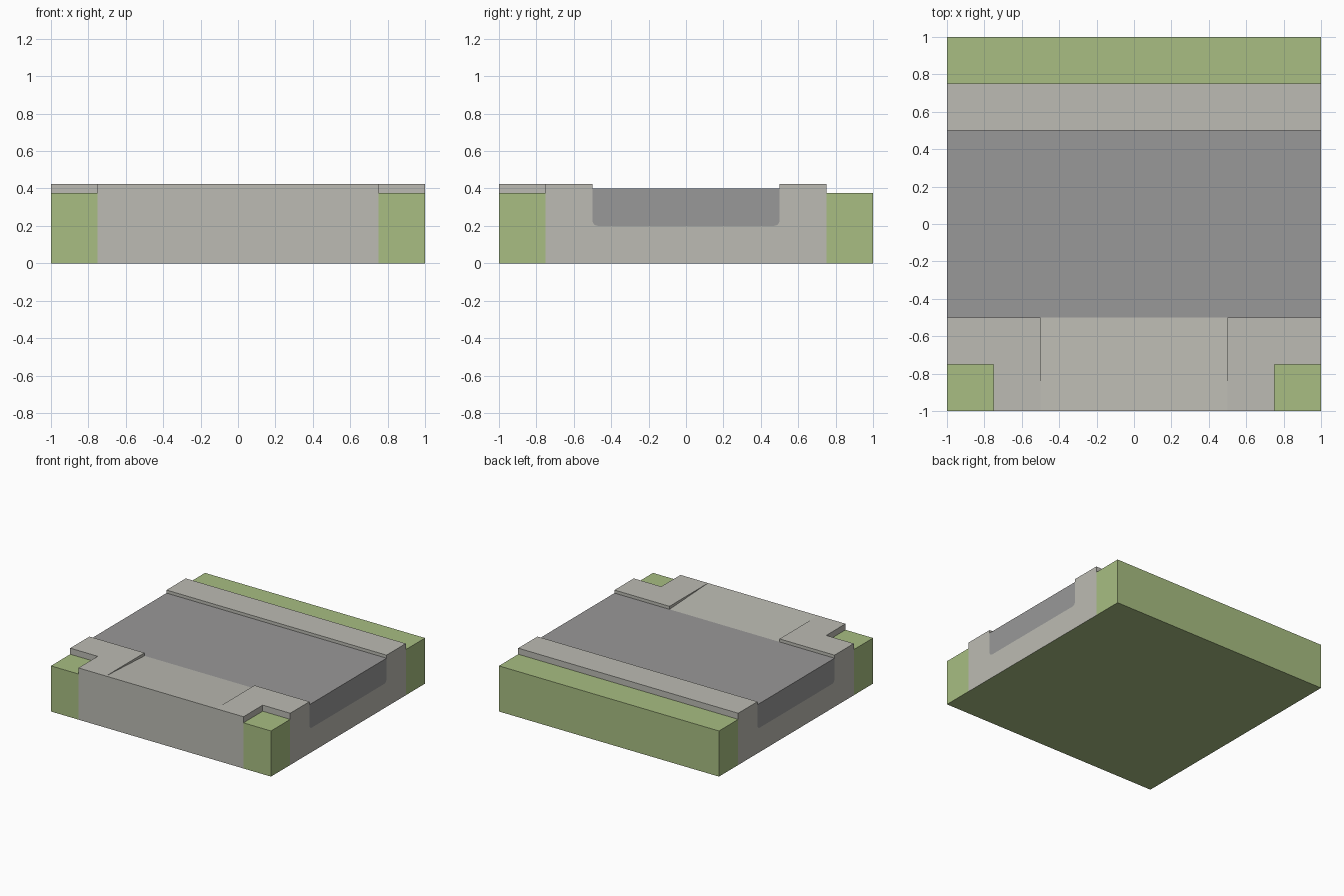
import bpy, bmesh, math

cube = bpy.data.objects.get("Cube")
if cube:
    bpy.data.objects.remove(cube, do_unlink=True)


def material(name, rgb):
    m = bpy.data.materials.new(name)
    m.use_nodes = True
    m.diffuse_color = (*rgb, 1)
    bsdf = next(n for n in m.node_tree.nodes if n.type == 'BSDF_PRINCIPLED')
    bsdf.inputs["Base Color"].default_value = (*rgb, 1)
    bsdf.inputs["Roughness"].default_value = 0.9
    return m


GRASS = material("grass green", (0.392, 0.515, 0.223))
PAVING = material("paving grey", (0.503, 0.497, 0.451))
ASPHALT = material("asphalt grey", (0.318, 0.314, 0.314))

# Heights of the three surfaces
GRASS_Z, ROAD_Z, KERB_Z, BED_Z = 0.375, 0.40, 0.425, 0.20


def extrude_x(name, profile, x0, x1, *mats):
    """Solid made by extruding a (y, z) profile from x0 to x1."""
    bm = bmesh.new()
    face = bm.faces.new([bm.verts.new((x0, y, z)) for y, z in profile])
    geo = bmesh.ops.extrude_face_region(bm, geom=[face])["geom"]
    verts = [g for g in geo if isinstance(g, bmesh.types.BMVert)]
    bmesh.ops.translate(bm, vec=(x1 - x0, 0, 0), verts=verts)
    bmesh.ops.recalc_face_normals(bm, faces=bm.faces)
    me = bpy.data.meshes.new(name)
    bm.to_mesh(me)
    bm.free()
    for m in mats:
        me.materials.append(m)
    ob = bpy.data.objects.new(name, me)
    bpy.context.collection.objects.link(ob)
    return ob


def rect(y0, y1, z0, z1):
    return [(y0, z0), (y1, z0), (y1, z1), (y0, z1)]


def cut(target, cutter):
    """Subtract the cutter, apply the result and discard the cutter."""
    cutter.hide_render = True
    mod = target.modifiers.new("cut", 'BOOLEAN')
    mod.operation = 'DIFFERENCE'
    mod.solver = 'EXACT'
    mod.object = cutter
    bpy.context.view_layer.objects.active = target
    bpy.ops.object.modifier_apply(modifier=mod.name)
    bpy.data.objects.remove(cutter, do_unlink=True)


# Road bed outline with rounded lower corners, from front top to back top
R, STEPS = 0.03, 5
arc = [(0.5 - R + R * math.sin(a), BED_Z + R - R * math.cos(a))
       for a in (math.pi / 2 * i / STEPS for i in range(STEPS + 1))]
bed = [(-y, z) for y, z in reversed(arc)] + arc

# Asphalt road
extrude_x("road", [(-0.5, ROAD_Z)] + bed + [(0.5, ROAD_Z)], -1, 1, ASPHALT)

# Paving: a trough around the road with a raised kerb on both sides
trough = ([(-1, 0), (0.75, 0), (0.75, KERB_Z), (0.5, KERB_Z)]
          + bed[::-1] + [(-0.5, KERB_Z), (-1, KERB_Z)])
paving = extrude_x("pavement", trough, -1, 1, PAVING, GRASS)

# Notches for the front corner lawns
for x0, x1 in ((-1.2, -0.75), (0.75, 1.2)):
    cut(paving, extrude_x("corner_cutter", rect(-1.2, -0.75, -0.2, 0.7), x0, x1))

# Dropped kerb: a shallow ramp from the road up to the front edge
ramp = [(-1.2, 0.435), (-0.4, 0.395), (-0.4, 0.6), (-1.2, 0.6)]
cut(paving, extrude_x("ramp_cutter", ramp, -0.5, 0.5))

# Green underside
for p in paving.data.polygons:
    p.material_index = 1 if p.normal.z < -0.9 and p.center.z < 0.01 else 0

# Lawns
extrude_x("back_lawn", rect(0.75, 1, 0, GRASS_Z), -1, 1, GRASS)
extrude_x("front_right_lawn", rect(-1, -0.75, 0, GRASS_Z), -1, -0.75, GRASS)
extrude_x("front_left_lawn", rect(-1, -0.75, 0, GRASS_Z), 0.75, 1, GRASS)
